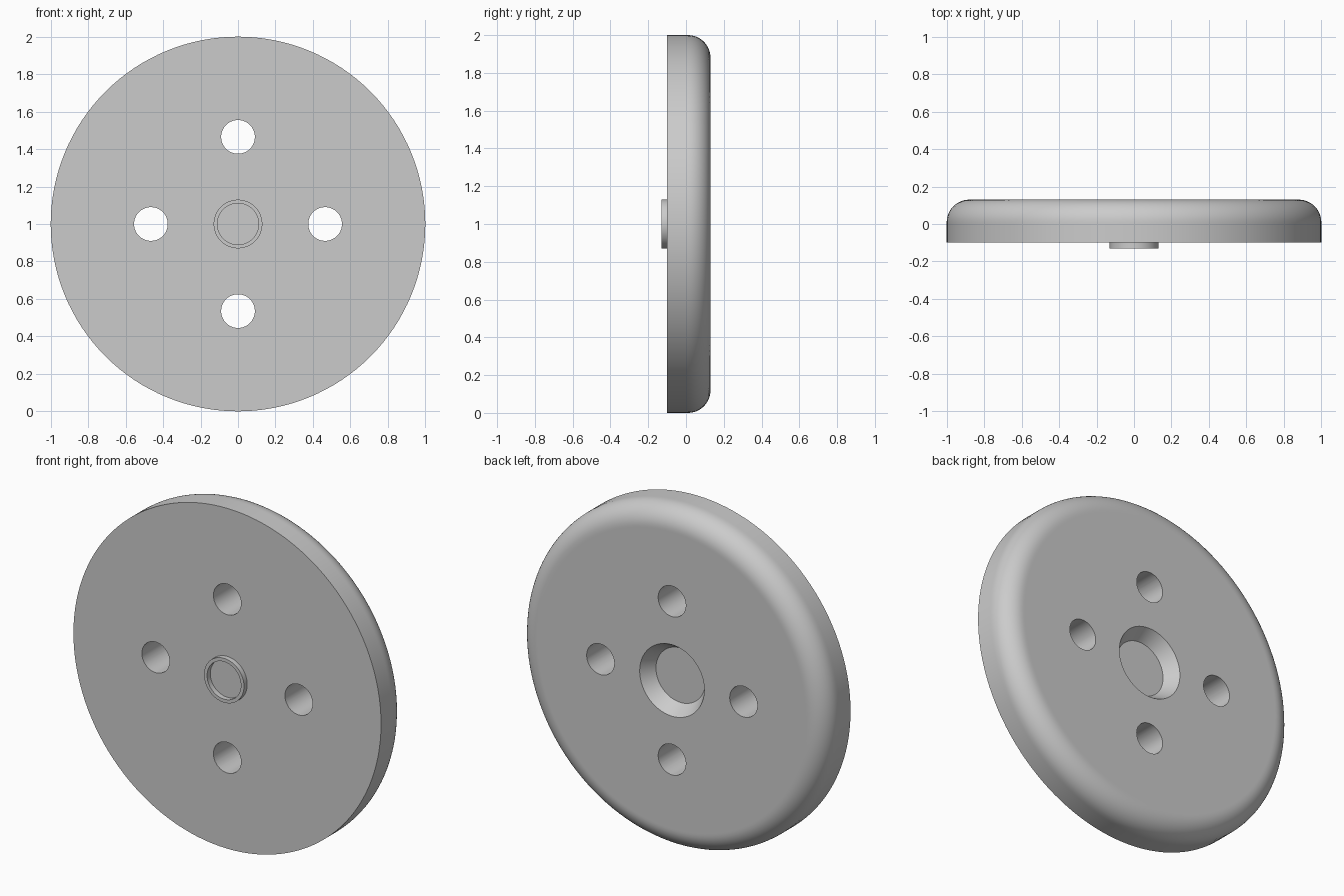
import bpy, bmesh
from math import pi, sin, cos, radians
from mathutils import Matrix, Vector

cube = bpy.data.objects.get("Cube")
if cube:
    bpy.data.objects.remove(cube)

CENTRE_Z = 1.0
SEGMENTS = 128

grey = bpy.data.materials.new("plain grey")
grey.use_nodes = True
grey.diffuse_color = (0.6, 0.6, 0.6, 1)
grey.node_tree.nodes["Principled BSDF"].inputs["Base Color"].default_value = grey.diffuse_color


def add_object(name, bm):
    bmesh.ops.recalc_face_normals(bm, faces=bm.faces)
    mesh = bpy.data.meshes.new(name)
    bm.to_mesh(mesh)
    bm.free()
    mesh.materials.append(grey)
    obj = bpy.data.objects.new(name, mesh)
    bpy.context.collection.objects.link(obj)
    return obj


def lathe(name, profile, closed=False):
    """Spin (radius, y) points around the horizontal y axis of the wheel."""
    bm = bmesh.new()
    verts = [bm.verts.new((r, y, CENTRE_Z)) for r, y in profile]
    pairs = list(zip(verts, verts[1:]))
    if closed:
        pairs.append((verts[-1], verts[0]))
    edges = [bm.edges.new(p) for p in pairs]
    bmesh.ops.spin(bm, geom=verts + edges, cent=(0, 0, CENTRE_Z), axis=(0, 1, 0),
                   angle=2 * pi, steps=SEGMENTS)
    bmesh.ops.remove_doubles(bm, verts=bm.verts, dist=1e-5)
    return add_object(name, bm)


def activate(obj):
    bpy.ops.object.select_all(action='DESELECT')
    obj.select_set(True)
    bpy.context.view_layer.objects.active = obj


# Disc: flat front, rounded back rim, tapered recess in the back
FRONT, BACK, ROUND = -0.10, 0.13, 0.12
rim = [(1 - ROUND + ROUND * cos(a), BACK - ROUND + ROUND * sin(a))
       for a in (i * pi / 24 for i in range(13))]
disc = lathe("disc", [(0, FRONT), (1, FRONT), (1, 0)] + rim
             + [(0.87, BACK), (0.21, BACK), (0.16, 0.05), (0, 0.05)])

# Four through holes
bm = bmesh.new()
for i in range(4):
    a = i * pi / 2
    spot = Vector((0.465 * cos(a), 0, CENTRE_Z + 0.465 * sin(a)))
    bmesh.ops.create_cone(bm, cap_ends=True, segments=48, radius1=0.09, radius2=0.09, depth=1,
                          matrix=Matrix.Translation(spot) @ Matrix.Rotation(pi / 2, 4, 'X'))
cutter = add_object("hole_cutter", bm)
cutter.hide_render = True
cut = disc.modifiers.new("holes", 'BOOLEAN')
cut.operation = 'DIFFERENCE'
cut.solver = 'EXACT'
cut.object = cutter
activate(disc)
bpy.ops.object.modifier_apply(modifier=cut.name)
bpy.data.objects.remove(cutter)

# Raised ring at the centre of the front
ring = lathe("centre_ring", [(0.11, -0.09), (0.11, -0.13), (0.13, -0.13), (0.13, -0.09)], closed=True)

for obj in (disc, ring):
    activate(obj)
    bpy.ops.object.shade_smooth_by_angle(angle=radians(30))
